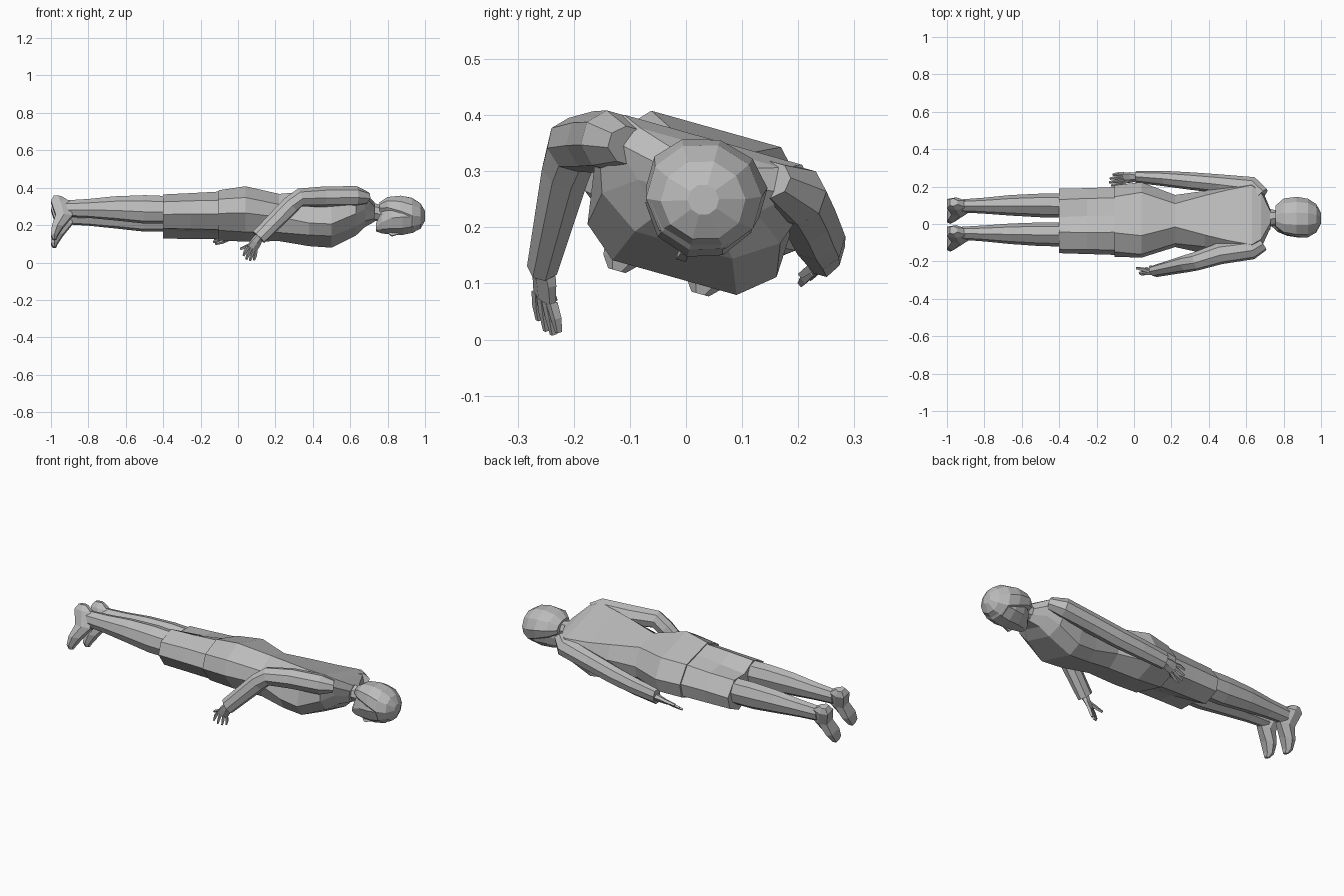
import bpy, bmesh, math
from mathutils import Vector, Matrix

grey = bpy.data.materials.new("plain_grey")
grey.diffuse_color = (0.5, 0.5, 0.5, 1)

# The figure lies face down, rolled slightly about its long axis
BODY = Matrix.Translation((0, 0.02, 0.255)) @ Matrix.Rotation(math.radians(-15.7), 4, 'X')
BACK = (0, .27, .963)


def loft(name, rings, matrix=Matrix()):
    """Skin a list of equal-length point rings and cap both ends."""
    bm = bmesh.new()
    vs = [[bm.verts.new(matrix @ Vector(p)) for p in r] for r in rings]
    n = len(vs[0])
    for a, b in zip(vs, vs[1:]):
        for i in range(n):
            j = (i + 1) % n
            bm.faces.new((a[i], a[j], b[j], b[i]))
    bm.faces.new(vs[0])
    bm.faces.new(vs[-1])
    bmesh.ops.recalc_face_normals(bm, faces=bm.faces)
    me = bpy.data.meshes.new(name)
    bm.to_mesh(me)
    bm.free()
    me.materials.append(grey)
    ob = bpy.data.objects.new(name, me)
    bpy.context.collection.objects.link(ob)
    return ob


def limb(name, stations, sides=6, ref=(0, 0, 1), matrix=Matrix()):
    """Tube through stations (point, half width, half height)."""
    pts = [Vector(s[0]) for s in stations]
    rings = []
    for i, (_, w, h) in enumerate(stations):
        t = (pts[min(i + 1, len(pts) - 1)] - pts[max(i - 1, 0)]).normalized()
        u = t.cross(Vector(ref)).normalized()
        v = u.cross(t)
        ang = [2 * math.pi * (k + 0.5) / sides for k in range(sides)]
        rings.append([pts[i] + u * w * math.cos(a) + v * h * math.sin(a) for a in ang])
    return loft(name, rings, matrix)


def section(x, pw, bt, hw, s1, lw, s2, fw, fd, dent=0.0):
    """Symmetric trunk section: back panel, upper side, lower side, front."""
    half = [(pw, bt), (hw, s1), (lw, s2), (fw, fd)]
    pts = [(0, bt - dent)] + half + [(0, fd + dent)]
    pts += [(-a, b) for a, b in reversed(half)]
    return [(x, a, b) for a, b in pts]


# Jacket, from hem to collar
loft("jacket", [section(*s) for s in (
    (-.105, .10, .108, .185, .035, .19, -.045, .10, -.114),
    (.04, .12, .125, .20, .04, .195, -.045, .095, -.122),
    (.22, .065, .098, .135, .02, .135, -.05, .085, -.122),
    (.38, .11, .10, .155, .03, .16, -.09, .11, -.143),
    (.50, .14, .10, .18, .04, .175, -.10, .115, -.15),
    (.63, .165, .105, .20, .06, .165, -.04, .09, -.09),
    (.68, .13, .09, .17, .055, .11, .0, .06, -.05),
    (.73, .03, .06, .05, .03, .05, .0, .03, -.03))], BODY)

# Shorts with a crease between the thighs
loft("shorts", [section(*s) for s in (
    (-.40, .09, .088, .168, .025, .17, -.045, .10, -.104, .025),
    (-.25, .095, .094, .17, .03, .175, -.045, .098, -.106, .012),
    (-.09, .095, .103, .176, .032, .18, -.045, .096, -.109))], BODY)

# Legs and feet
for side, label in ((-1, "right"), (1, "left")):
    limb(label + "_leg", [
        ((-.36, side * .08, .005), .064, .075),
        ((-.50, side * .08, .008), .062, .078),
        ((-.66, side * .079, .014), .054, .066),
        ((-.80, side * .077, .014), .042, .052),
        ((-.92, side * .076, .014), .034, .045)], 8, matrix=BODY)
    foot = []
    # Slices from heel to toe: height, sole x, upper x, half width, sideways drift
    for b, x0, x1, w, drift in ((.080, -.985, -.945, .022, 0), (.050, -1.0, -.90, .036, 0),
                                (-.030, -.975, -.885, .038, -.008), (-.095, -.995, -.935, .046, -.016),
                                (-.145, -1.0, -.965, .034, -.022), (-.166, -.99, -.972, .016, -.025)):
        c = side * .077 + drift
        m = (x0 + x1) / 2
        foot.append([(x0, c - w * .75, b), (x0, c + w * .75, b), (m, c + w, b),
                     (x1, c + w * .5, b), (x1, c - w * .5, b), (m, c - w, b)])
    loft(label + "_foot", foot, BODY)

# Neck
limb("neck", [((.68, .005, .02), .06, .055), ((.75, .01, .015), .042, .045),
              ((.82, .012, .01), .045, .05)], 8, matrix=BODY)


def head_ring(x, hw, top, bot, sides=10):
    c, h = (top + bot) / 2, (top - bot) / 2
    return [(x, .012 + hw * math.sin(2 * math.pi * k / sides),
             c + h * math.cos(2 * math.pi * k / sides)) for k in range(sides)]


# Head with jaw
loft("head", [head_ring(*s) for s in (
    (.738, .028, -.045, -.088), (.77, .066, .035, -.100), (.82, .092, .088, -.106),
    (.88, .103, .10, -.108), (.94, .095, .088, -.095), (.98, .062, .055, -.06),
    (.995, .02, .02, -.025))], BODY)

# Hair shell over the back and crown of the head
loft("hair", [head_ring(*s) for s in (
    (.757, .060, .070, .000), (.80, .098, .098, -.025), (.87, .110, .108, -.065),
    (.93, .104, .098, -.095), (.975, .076, .068, -.075), (1.0, .028, .025, -.03))], BODY)

# Nose, narrow at the brow and wide at the tip
limb("nose", [((.86, .005, -.100), .008, .008), ((.822, .003, -.110), .013, .011),
              ((.81, .005, -.100), .012, .008)], 4, matrix=BODY)

# Right sleeve, bent down at the elbow
limb("right_sleeve", [
    ((.68, -.100, .345), .050, .035), ((.63, -.135, .354), .055, .055),
    ((.46, -.158, .352), .058, .055), ((.33, -.200, .347), .050, .050),
    ((.28, -.212, .305), .046, .050), ((.11, -.253, .135), .030, .045)], 8, BACK)
# Left sleeve, straight along the side
limb("left_sleeve", [
    ((.68, .150, .285), .050, .035), ((.63, .195, .258), .058, .055),
    ((.46, .215, .225), .050, .055), ((.30, .230, .195), .046, .055),
    ((.16, .243, .175), .040, .052), ((.01, .252, .157), .030, .048)], 8, BACK)


def hand(label, wrist, knuckle, spread, tip_dir, thumb, ref):
    """Palm, four fingers fanned along spread, and a thumb."""
    w, k, s, d = (Vector(v) for v in (wrist, knuckle, spread, tip_dir))
    limb(label + "_palm", [(w, .022, .022), ((w + k) / 2, .034, .016), (k, .035, .012)], 6, ref)
    for i, length in enumerate((.85, 1.0, .95, .75)):
        f = (i - 1.5) / 1.5
        a = k + s * f * .026
        b = a + (d + s * f * .012) * length
        mid = (a + b) / 2 + s * f * .003
        limb(f"{label}_finger_{i + 1}", [(a, .010, .011), (mid, .010, .010), (b, .006, .007)], 4, ref)
    t = (w + k) / 2
    e = Vector(thumb)
    limb(label + "_thumb", [(t, .013, .013), ((t + e) / 2, .011, .011), (e, .007, .007)], 4, ref)


hand("right", (.115, -.253, .14), (.075, -.252, .075), (.75, .5, -.4),
     (-.022, .010, -.064), (.012, -.235, .072), (-.5, .86, .1))
hand("left", (.02, .252, .155), (-.055, .246, .138), (0, .8, .6),
     (-.078, -.014, -.020), (-.075, .205, .115), (0, -.6, .8))
